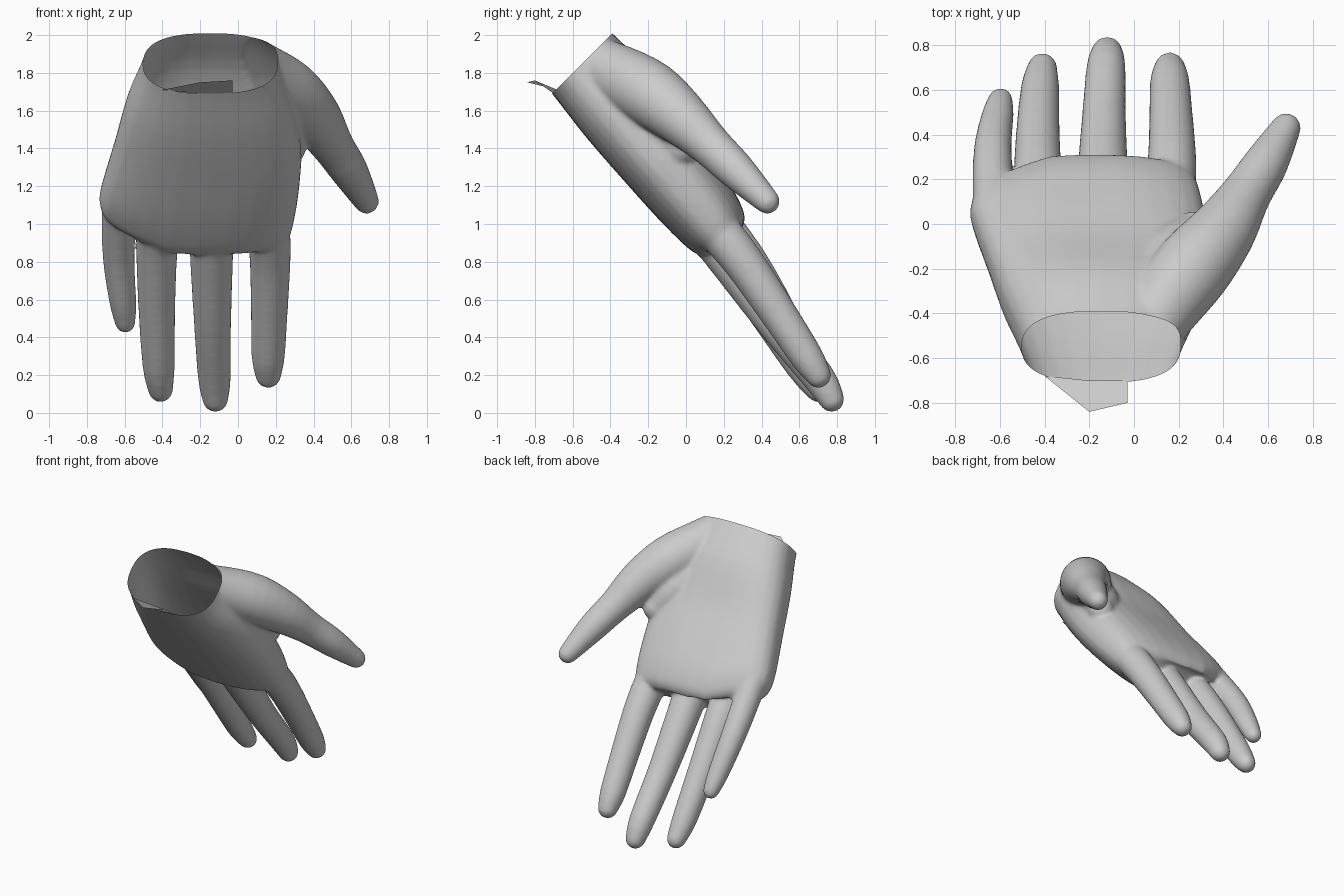
import bpy, bmesh, math
from mathutils import Vector

if "Cube" in bpy.data.objects:
    bpy.data.objects.remove(bpy.data.objects["Cube"])

skin = bpy.data.materials.new("plain grey")
skin.diffuse_color = (0.6, 0.6, 0.6, 1)
skin.use_nodes = True
skin.node_tree.nodes["Principled BSDF"].inputs["Base Color"].default_value = skin.diffuse_color

bm = bmesh.new()
N = 28


def refine(rows, steps=4):
    """Catmull-Rom in-betweens for a list of point rings."""
    out = []
    for k in range(len(rows) - 1):
        a, b = rows[max(k - 1, 0)], rows[k]
        c, d = rows[k + 1], rows[min(k + 2, len(rows) - 1)]
        for s in range(steps):
            t = s / steps
            out.append([0.5 * (2 * q + (r - p) * t + (2 * p - 5 * q + 4 * r - w) * t * t
                               + (3 * q - p - 3 * r + w) * t ** 3)
                        for p, q, r, w in zip(a, b, c, d)])
    return out + [rows[-1]]


def loft(rings):
    """Closed shell through equal-length rings of points."""
    rows = [[bm.verts.new(p) for p in r] for r in rings]
    for a, b in zip(rows, rows[1:]):
        for i in range(N):
            j = (i + 1) % N
            bm.faces.new((a[i], a[j], b[j], b[i]))
    bm.faces.new(rows[0][::-1])
    bm.faces.new(rows[-1])


def palm_ring(low, up, xl, xr, skew=0.0, hollow=0.0):
    """Rounded-box section between a back point and a palm point (y, z)."""
    lo, hi = Vector((0, *low)), Vector((0, *up))
    pts = []
    for i in range(N):
        t = 2 * math.pi * i / N
        c, s = math.cos(t), math.sin(t)
        dip = hollow * max(0.0, s) ** 4
        c = math.copysign(abs(c) ** 0.78, c)
        s = math.copysign(abs(s) ** 0.8, s)
        p = (lo + hi) / 2 + (hi - lo) / 2 * s - (hi - lo).normalized() * dip
        p.x = (xl + xr) / 2 + (xr - xl) / 2 * c
        # the little-finger side ends further back
        k = max(0.0, (-p.x - 0.35) / 0.37) * skew
        pts.append(p + Vector((0, -0.10, 0.14)) * k)
    return pts


def digit(path):
    """Tapered tube along (x, y, z, radius) points with a round tip."""
    path = refine([[Vector(p)] for p in path], 3)
    pts = [(p[0].xyz, p[0].w) for p in path]
    end, r = pts.pop()
    d = (end - pts[-1][0]).normalized()
    for a in (0, 25, 50, 70, 85):
        a = math.radians(a)
        pts.append((end + d * r * math.sin(a), r * math.cos(a)))
    rings = []
    for k, (p, r) in enumerate(pts):
        t = (pts[min(k + 1, len(pts) - 1)][0] - pts[max(k - 1, 0)][0]).normalized()
        u = (Vector((1, 0, 0)) - t * t.x).normalized()
        v = t.cross(u)
        rings.append([p + (u * math.cos(q) + v * math.sin(q)) * r
                      for q in (2 * math.pi * i / N for i in range(N))])
    loft(rings)


# palm, from beyond the wrist to the finger webs
loft(refine([
    palm_ring((-0.85, 1.85), (-0.52, 2.14), -0.48, 0.19),
    palm_ring((-0.71, 1.69), (-0.38, 2.00), -0.505, 0.21),
    palm_ring((-0.53, 1.46), (-0.20, 1.82), -0.59, 0.29),
    palm_ring((-0.33, 1.23), (-0.02, 1.57), -0.66, 0.335, 0, 0.02),
    palm_ring((-0.15, 1.03), (0.13, 1.36), -0.715, 0.325, 0.2, 0.01),
    palm_ring((-0.01, 0.89), (0.25, 1.18), -0.735, 0.30, 0.7),
    palm_ring((0.06, 0.84), (0.31, 1.05), -0.72, 0.275, 0.9),
    palm_ring((0.12, 0.84), (0.30, 0.98), -0.68, 0.24, 1.0),
]))

# thumb and the web at its root
digit([(0.00, -0.58, 1.90, .13), (0.13, -0.37, 1.79, .165), (0.27, -0.19, 1.69, .175),
       (0.40, -0.03, 1.565, .148), (0.50, 0.13, 1.415, .113), (0.59, 0.27, 1.28, .10),
       (0.68, 0.43, 1.12, .068)])
digit([(0.06, -0.36, 1.70, .16), (0.19, -0.15, 1.52, .15), (0.27, -0.03, 1.40, .09)])

# index, middle, ring and little finger
digit([(0.12, -0.05, 1.22, .08), (0.15, 0.08, 1.07, .11), (0.165, 0.20, 0.93, .113),
       (0.17, 0.325, 0.77, .107), (0.165, 0.50, 0.51, .097), (0.16, 0.64, 0.295, .088),
       (0.16, 0.70, 0.20, .070)])
digit([(-0.13, -0.07, 1.16, .08), (-0.135, 0.06, 1.02, .115), (-0.14, 0.19, 0.865, .116),
       (-0.135, 0.47, 0.48, .099), (-0.125, 0.70, 0.19, .088), (-0.12, 0.77, 0.073, .070)])
digit([(-0.41, -0.07, 1.16, .08), (-0.42, 0.06, 1.02, .11), (-0.43, 0.185, 0.88, .11),
       (-0.43, 0.41, 0.555, .098), (-0.42, 0.61, 0.25, .086), (-0.41, 0.70, 0.122, .067)])
digit([(-0.58, -0.05, 1.30, .08), (-0.61, 0.025, 1.21, .10), (-0.628, 0.14, 1.075, .094),
       (-0.632, 0.335, 0.825, .085), (-0.61, 0.485, 0.59, .072), (-0.597, 0.555, 0.478, .056)])

bmesh.ops.recalc_face_normals(bm, faces=bm.faces)
mesh = bpy.data.meshes.new("hand")
bm.to_mesh(mesh)
bm.free()
hand = bpy.data.objects.new("hand", mesh)
bpy.context.collection.objects.link(hand)

# fuse the shells into one smooth skin
rm = hand.modifiers.new("fuse", 'REMESH')
rm.mode = 'VOXEL'
rm.voxel_size = 0.012
sm = hand.modifiers.new("soften", 'SMOOTH')
sm.factor = 0.5
sm.iterations = 16
dg = bpy.context.evaluated_depsgraph_get()
fused = bpy.data.meshes.new_from_object(hand.evaluated_get(dg))
hand.modifiers.clear()

# cut the wrist open and add the loose flap at its back edge
bm = bmesh.new()
bm.from_mesh(fused)
bmesh.ops.bisect_plane(bm, geom=bm.verts[:] + bm.edges[:] + bm.faces[:],
                       plane_co=(0, -0.70, 1.70), plane_no=(0, -1, 1), clear_outer=True)
flap = [(-0.03, -0.70, 1.69), (-0.03, -0.80, 1.76), (-0.20, -0.84, 1.75),
        (-0.40, -0.68, 1.71), (-0.20, -0.70, 1.69)]
bm.faces.new([bm.verts.new(p) for p in flap])
for f in bm.faces:
    f.smooth = True
    f.material_index = 0
bm.to_mesh(fused)
bm.free()
hand.data = fused
fused.materials.clear()
fused.materials.append(skin)
